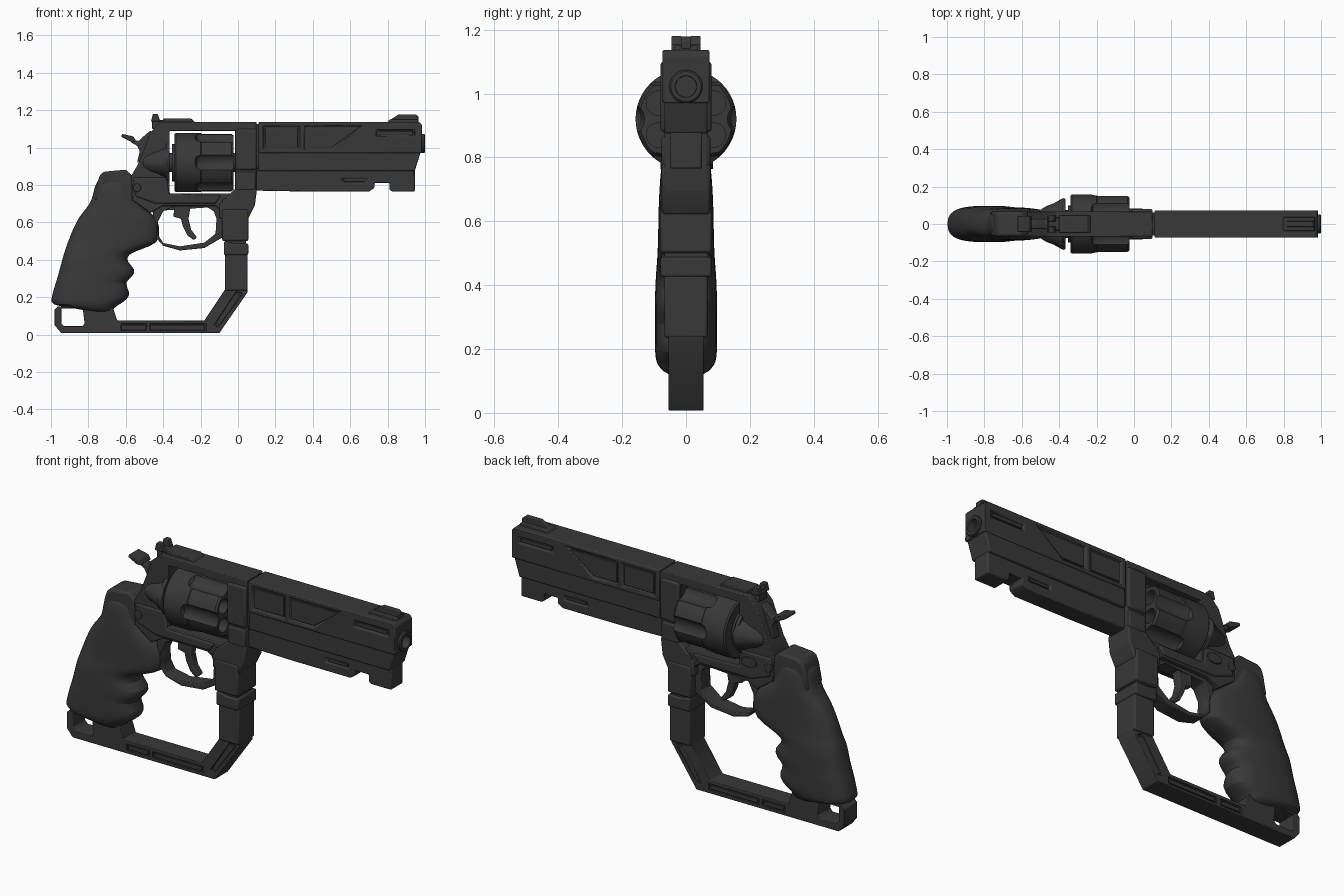
import bpy, bmesh, math

if "Cube" in bpy.data.objects:
    bpy.data.objects.remove(bpy.data.objects["Cube"])

GREY = (0.04, 0.04, 0.04, 1)
steel = bpy.data.materials.new("dark gunmetal")
steel.use_nodes = True
steel.diffuse_color = GREY
steel.node_tree.nodes["Principled BSDF"].inputs["Base Color"].default_value = GREY


def to_object(name, bm):
    bmesh.ops.recalc_face_normals(bm, faces=bm.faces[:])
    mesh = bpy.data.meshes.new(name)
    bm.to_mesh(mesh)
    bm.free()
    mesh.materials.append(steel)
    obj = bpy.data.objects.new(name, mesh)
    bpy.context.collection.objects.link(obj)
    return obj


def solid(name, pts, y0, y1):
    """Side profile (x, z) pulled from y0 to y1."""
    bm = bmesh.new()
    face = bm.faces.new([bm.verts.new((x, y0, z)) for x, z in pts])
    new = bmesh.ops.extrude_face_region(bm, geom=[face])["geom"]
    verts = [v for v in new if isinstance(v, bmesh.types.BMVert)]
    bmesh.ops.translate(bm, verts=verts, vec=(0, y1 - y0, 0))
    return to_object(name, bm)


def loft(name, rings):
    """Skin a list of rings of points and cap both ends."""
    bm = bmesh.new()
    rows = [[bm.verts.new(p) for p in ring] for ring in rings]
    n = len(rows[0])
    for a, b in zip(rows, rows[1:]):
        for i in range(n):
            j = (i + 1) % n
            bm.faces.new((a[i], a[j], b[j], b[i]))
    bm.faces.new(rows[0])
    bm.faces.new(rows[-1])
    return to_object(name, bm)


def lathe(name, profile, z, y=0, segs=32, squash=1):
    """Turn (x, radius) pairs about an axis along x."""
    turn = [2 * math.pi * i / segs for i in range(segs)]
    return loft(name, [[(x, y + r * math.cos(t), z + squash * r * math.sin(t))
                        for t in turn] for x, r in profile])


def cut(obj, cutters):
    for c in cutters:
        c.hide_render = True
        mod = obj.modifiers.new("cut", "BOOLEAN")
        mod.object, mod.operation, mod.solver = c, "DIFFERENCE", "EXACT"
    graph = bpy.context.evaluated_depsgraph_get()
    mesh = bpy.data.meshes.new_from_object(obj.evaluated_get(graph))
    obj.modifiers.clear()
    obj.data = mesh
    for c in cutters:
        bpy.data.objects.remove(c)


def finish(obj, bevel=0.006):
    obj.data.shade_smooth()
    obj.data.set_sharp_from_angle(angle=math.radians(35))
    if bevel:
        mod = obj.modifiers.new("edge", "BEVEL")
        mod.width, mod.segments, mod.limit_method = bevel, 2, "ANGLE"
        mod.angle_limit = math.radians(40)
    return obj


def part(name, pts, half, bevel=0.006, holes=(), panels=(), bores=(), y=0):
    """Symmetric plate with through holes and grooved side panels."""
    obj = solid(name, pts, y - half, y + half)
    cutters = [solid("hole_cutter", h, -1, 1) for h in holes] + list(bores)
    for p in panels:
        for s in (-1, 1):
            lo, hi = sorted((s * (half - 0.012), s * (half + 0.1)))
            cutters.append(solid("panel_cutter", p, lo, hi))
        cx = (min(q[0] for q in p) + max(q[0] for q in p)) / 2
        cz = (min(q[1] for q in p) + max(q[1] for q in p)) / 2
        w = max(q[0] for q in p) - 2 * cx + cx
        h = max(q[1] for q in p) - cz
        kx, kz = 1 - min(0.01 / w, 0.4), 1 - min(0.01 / h, 0.4)
        inner = [(cx + (x - cx) * kx, cz + (z - cz) * kz) for x, z in p]
        finish(solid(name + "_panel", inner, 0.004 - half, half - 0.004), 0.002)
    if cutters:
        cut(obj, cutters)
    return finish(obj, bevel)


def box(x0, x1, z0, z1):
    return [(x0, z0), (x1, z0), (x1, z1), (x0, z1)]


# Barrel shroud, lower rail and underlug
part("barrel_shroud", [(.11, .97), (.985, .97), (.985, 1.12), (.97, 1.137), (.11, 1.137)],
     .073, .008,
     panels=[box(.135, .33, .99, 1.115), box(.74, .945, 1.06, 1.095),
             [(.355, .99), (.5, .99), (.655, 1.115), (.355, 1.115)]],
     bores=[lathe("bore_cutter", [(.93, .04), (1.1, .04)], 1.022)])
part("barrel_lower", [(.11, .98), (.11, .875), (.945, .875), (.978, .98)], .067)
part("underlug", [(.095, .89), (.095, .77), (.36, .765), (.7, .765), (.73, .785), (.73, .812),
                  (.81, .812), (.81, .775), (.825, .765), (.945, .765), (.945, .89)],
     .05, .008, panels=[box(.555, .69, .812, .838)])
lathe_muzzle = lathe("muzzle_ring", [(.96, .04), (.98, .052), (.995, .052), (1, .047),
                                    (1, .034), (.94, .032)], 1.022)
finish(lathe_muzzle, 0)

# Frame with cylinder window
part("frame", [(-.415, 1.137), (.1, 1.137), (.1, .765), (.09, .69), (.05, .66), (-.09, .66),
               (-.12, .69), (-.4, .69), (-.47, .65), (-.565, .72), (-.57, .85), (-.535, .91),
               (-.5, 1), (-.47, 1.08)], .068, .01, holes=[box(-.365, -.015, .755, 1.09)])
part("frame_front", box(-.012, .1, .88, 1.1), .08, .01)
part("crane", box(-.012, .095, .77, .87), .076, .01)
part("barrel_collar", box(.09, .125, .89, 1.125), .062, 0)
part("rear_frame_step", [(-.56, .84), (-.55, .74), (-.44, .7), (-.12, .7), (-.09, .745),
                         (-.37, .75), (-.38, .84)], .076, .008)
finish(lathe("recoil_shield", [(-.51, .07), (-.47, .095), (-.43, .11), (-.38, .138), (-.366, .136)],
             .92, squash=.68))
finish(lathe("shield_ring", [(-.385, .12), (-.366, .12)], .92), 0)

# Six-shot cylinder with flutes and chambers
drum = lathe("cylinder", [(-.34, .15), (-.332, .158), (-.2, .158), (-.195, .154),
                          (-.035, .154), (-.025, .146)], .92, segs=48)
cutters = []
for k in range(6):
    a = math.radians(60 * k)
    cutters.append(lathe("flute_cutter", [(-.235, .02), (-.22, .045), (-.19, .055), (.05, .055)],
                         .92 + .185 * math.sin(a), .185 * math.cos(a), 20))
    b = a + math.radians(30)
    cutters.append(lathe("chamber_cutter", [(-.2, .038), (.05, .038)],
                         .92 + .1 * math.sin(b), .1 * math.cos(b), 20))
cut(drum, cutters)
finish(drum, 0)
finish(lathe("cylinder_axle", [(-.38, .05), (-.01, .05)], .92), 0)
finish(lathe("ejector_star", [(-.352, .1), (-.33, .1)], .92), 0)

# Sights
part("rear_sight_base", [(-.4, 1.13), (-.4, 1.155), (-.25, 1.155), (-.225, 1.13)], .045, .004)
part("rear_sight_arm", [(-.46, 1.1), (-.38, 1.1), (-.38, 1.148), (-.46, 1.148)], .035, .004)
for side in (-1, 1):
    part("rear_sight_ear", [(-.465, 1.14), (-.415, 1.14), (-.43, 1.18), (-.455, 1.18)],
         .016, .003, y=side * .03)
part("front_sight_base", [(.79, 1.13), (.81, 1.15), (.96, 1.15), (.97, 1.13)], .038, .004)
part("front_sight", [(.8, 1.14), (.86, 1.178), (.95, 1.178), (.965, 1.165), (.965, 1.14)],
     .016, .003)

# Hammer, trigger and guard
part("hammer", [(-.54, .92), (-.44, .94), (-.43, 1.07), (-.47, 1.09), (-.505, 1.06),
                (-.53, 1.035), (-.57, 1.045), (-.575, 1.03), (-.54, 1.01), (-.525, .98)], .026)
part("hammer_spur", [(-.625, 1.058), (-.57, 1.03), (-.545, 1.035), (-.56, 1.06), (-.62, 1.073)],
     .042, .004)
part("trigger", [(-.34, .7), (-.25, .7), (-.265, .62), (-.25, .56), (-.22, .52), (-.235, .505),
                 (-.27, .53), (-.295, .58), (-.305, .62), (-.345, .63)], .022)
part("trigger_guard", [(-.46, .69), (-.44, .52), (-.4, .475), (-.31, .45), (-.18, .463),
                       (-.075, .525), (-.075, .69)], .042, .006,
     holes=[[(-.43, .6), (-.4, .66), (-.34, .685), (-.17, .685), (-.13, .66), (-.115, .62),
             (-.12, .54), (-.18, .492), (-.31, .472), (-.4, .49), (-.425, .53)]])

# Screws and side latch
def disc(cx, cz, rx, rz):
    return [(cx + rx * math.cos(i * math.pi / 8), cz + rz * math.sin(i * math.pi / 8))
            for i in range(16)]


part("frame_pin", disc(-.54, .785, .022, .022), .08, .003)
part("front_pin", disc(-.07, .715, .016, .016), .076, .003)
part("latch_button", disc(-.43, .79, .045, .026), .006, .002, y=.079)

# Contoured grip with finger grooves: height, back, front, half width
GRIP = [(.115, -.74, -.68, .06), (.145, -.9, -.66, .085), (.158, -1, -.64, .094),
        (.19, -1, -.585, .098), (.23, -.99, -.575, .098), (.28, -.975, -.61, .098),
        (.31, -.965, -.56, .098), (.35, -.955, -.543, .098), (.39, -.943, -.597, .097),
        (.43, -.933, -.588, .095), (.455, -.925, -.52, .093), (.49, -.913, -.42, .09),
        (.55, -.89, -.418, .088), (.61, -.862, -.423, .087), (.65, -.835, -.46, .086),
        (.7, -.79, -.53, .084), (.75, -.775, -.565, .08), (.8, -.765, -.575, .074),
        (.835, -.745, -.585, .062)]


def power(v):
    return math.copysign(abs(v) ** .72, v)


turns = [2 * math.pi * i / 24 for i in range(24)]
grip = loft("grip", [[((b + f) / 2 + (f - b) / 2 * power(math.cos(t)), w * power(math.sin(t)), z)
                      for t in turns] for z, b, f, w in GRIP])
finish(grip, 0)
grip.modifiers.new("smooth", "SUBSURF").levels = 1
part("grip_tang", [(-.77, .72), (-.75, .82), (-.735, .86), (-.71, .872), (-.6, .882),
                   (-.565, .85), (-.56, .7)], .066, .012)

# Forward column and base brace
part("column_neck", [(-.1, .62), (.055, .62), (.09, .69), (.1, .78), (-.015, .78), (-.1, .7)],
     .076, .008)
part("column_upper", box(-.085, .055, .5, .67), .082, .01)
part("column_core", box(-.07, .042, .42, .52), .068, .004)
part("column_clamp", [(-.075, .425), (.055, .425), (.055, .488), (-.02, .488), (-.075, .5)],
     .08, .008)
part("column_lower", box(-.07, .052, .235, .43), .068, .008)
part("base_brace", [(-.98, .05), (-.945, .008), (-.1, .008), (.05, .225), (.05, .26), (-.07, .26),
                    (-.07, .24), (-.18, .075), (-.645, .075), (-.67, .15), (-.965, .15),
                    (-.98, .135)], .055, .007,
     holes=[[(-.945, .06), (-.93, .045), (-.835, .045), (-.82, .06), (-.83, .14), (-.945, .14)]],
     panels=[box(-.625, -.49, .022, .058), box(-.47, -.17, .022, .058),
             [(-.13, .05), (-.105, .04), (.025, .22), (-.01, .23)]])
